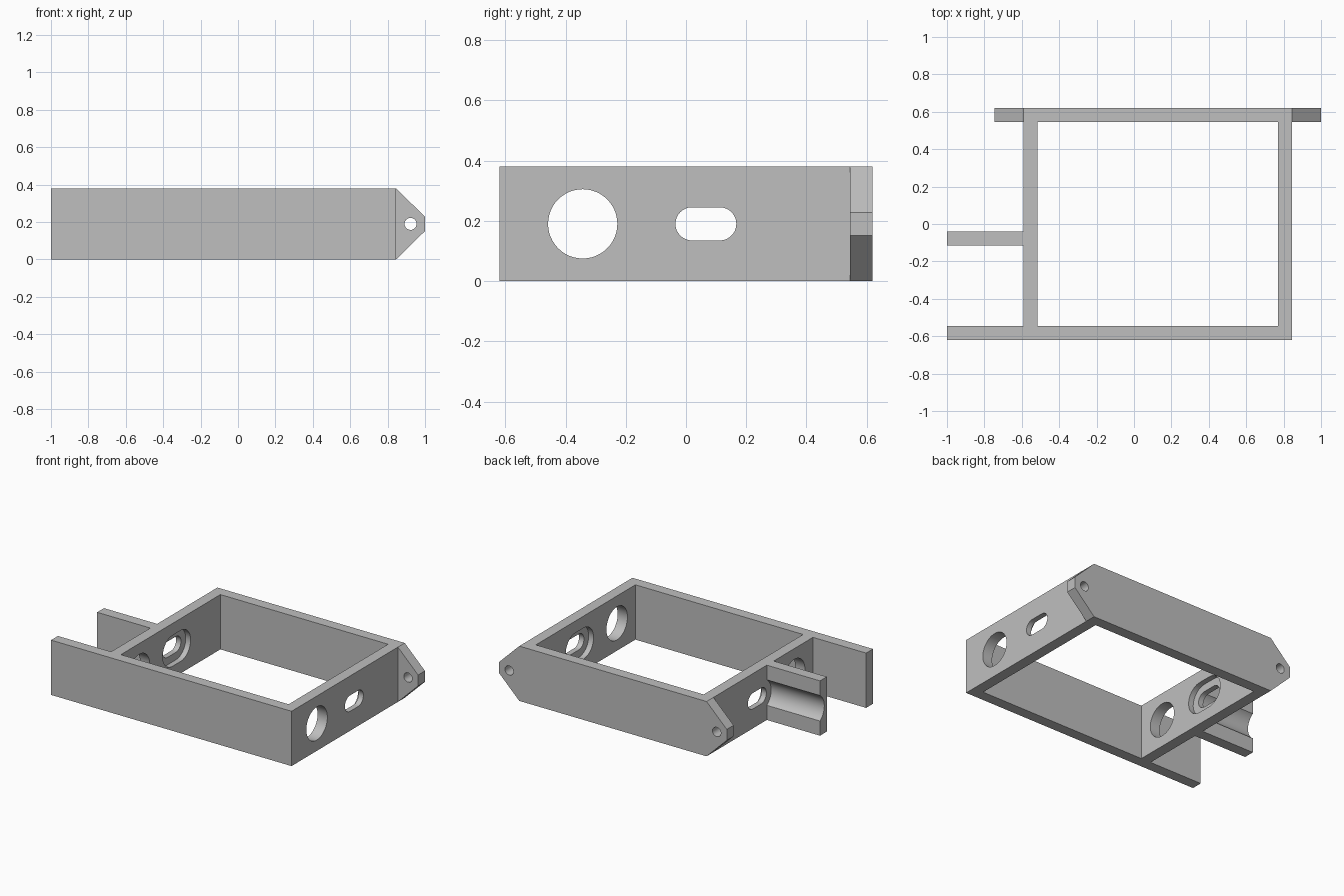
import bpy, bmesh, math
from mathutils import Vector

cube = bpy.data.objects.get("Cube")
if cube:
    bpy.data.objects.remove(cube, do_unlink=True)

grey = bpy.data.materials.new("plain grey")
grey.use_nodes = True
colour = (0.52, 0.52, 0.52, 1)
grey.diffuse_color = colour
grey.node_tree.nodes["Principled BSDF"].inputs["Base Color"].default_value = colour

HEIGHT, MID, WALL = 0.38, 0.19, 0.075
LEFT, RIGHT, DEPTH = -0.592, 0.845, 0.62
INNER = DEPTH - WALL


def prism(name, outline, axis, lo, hi):
    """Extrude an outline of (across, z) points along the x or y axis."""
    place = (lambda a, z, d: (d, a, z)) if axis == "x" else (lambda a, z, d: (a, d, z))
    bm = bmesh.new()
    base = bm.faces.new([bm.verts.new(place(a, z, lo)) for a, z in outline])
    out = bmesh.ops.extrude_face_region(bm, geom=[base], use_keep_orig=True)
    moved = [v for v in out["geom"] if isinstance(v, bmesh.types.BMVert)]
    bmesh.ops.translate(bm, verts=moved, vec=Vector(place(0, 0, hi - lo)))
    bmesh.ops.recalc_face_normals(bm, faces=bm.faces)
    mesh = bpy.data.meshes.new(name)
    bm.to_mesh(mesh)
    bm.free()
    mesh.materials.append(grey)
    obj = bpy.data.objects.new(name, mesh)
    bpy.context.collection.objects.link(obj)
    return obj


def rect(a, b):
    return [(a, 0), (b, 0), (b, HEIGHT), (a, HEIGHT)]


def slot(centre, radius, half_straight=0.0, steps=24):
    """Round-ended slot outline; a circle when it has no straight part."""
    points = []
    for side in (1, -1):
        for i in range(steps + 1 if half_straight else steps):
            t = math.pi * (i / steps - 0.5)
            points.append((centre + side * (half_straight + radius * math.cos(t)),
                           MID + side * radius * math.sin(t)))
    return points


def cut(obj, outline, axis, lo, hi):
    cutter = prism("cutter", outline, axis, lo, hi)
    cutter.hide_render = True
    mod = obj.modifiers.new("cut", "BOOLEAN")
    mod.operation, mod.solver, mod.object = "DIFFERENCE", "EXACT", cutter
    bpy.ops.object.select_all(action="DESELECT")
    bpy.context.view_layer.objects.active = obj
    obj.select_set(True)
    bpy.ops.object.modifier_apply(modifier=mod.name)
    bpy.data.objects.remove(cutter, do_unlink=True)


ROUND_HOLE = slot(-0.343, 0.115)
SMALL_SLOT = slot(0.066, 0.055, 0.046)
LARGE_SLOT = slot(0.066, 0.107, 0.046)

# Long front wall, running past the frame on the right
front_wall = prism("front_wall", rect(-1, RIGHT), "y", -DEPTH, -INNER)

# Back wall with a tapered, drilled tab at each end
TAB, TIP = 0.155, 0.038
back_wall = prism("back_wall", [
    (LEFT, 0), (RIGHT, 0), (RIGHT + TAB, MID - TIP), (RIGHT + TAB, MID + TIP),
    (RIGHT, HEIGHT), (LEFT, HEIGHT), (LEFT - TAB, MID + TIP), (LEFT - TAB, MID - TIP)],
    "y", INNER, DEPTH)
for x in (LEFT - TAB / 2, RIGHT + TAB / 2):
    cut(back_wall, slot(x, 0.032), "y", INNER - 0.1, DEPTH + 0.1)

# Side walls: round hole, slot, and a wider slot recessed from the inside
parts = [front_wall, back_wall]
for name, x, inward in (("right_side_wall", LEFT, 1), ("left_side_wall", RIGHT - WALL, -1)):
    wall = prism(name, rect(-INNER, INNER), "x", x, x + WALL)
    for outline in (ROUND_HOLE, SMALL_SLOT):
        cut(wall, outline, "x", x - 0.1, x + WALL + 0.1)
    middle = x + WALL / 2
    cut(wall, LARGE_SLOT, "x", *sorted((middle, middle + inward * 0.1)))
    parts.append(wall)

# Short rib beside the frame, grooved along its back face
rib = prism("grooved_rib", rect(-0.115, -0.04), "x", -1, LEFT)
cut(rib, LARGE_SLOT, "x", -1.1, LEFT + 0.1)
parts.append(rib)

# Smooth round surfaces, crisp edges
bpy.ops.object.select_all(action="DESELECT")
for part in parts:
    part.select_set(True)
bpy.context.view_layer.objects.active = rib
bpy.ops.object.shade_smooth_by_angle(angle=math.radians(30))
